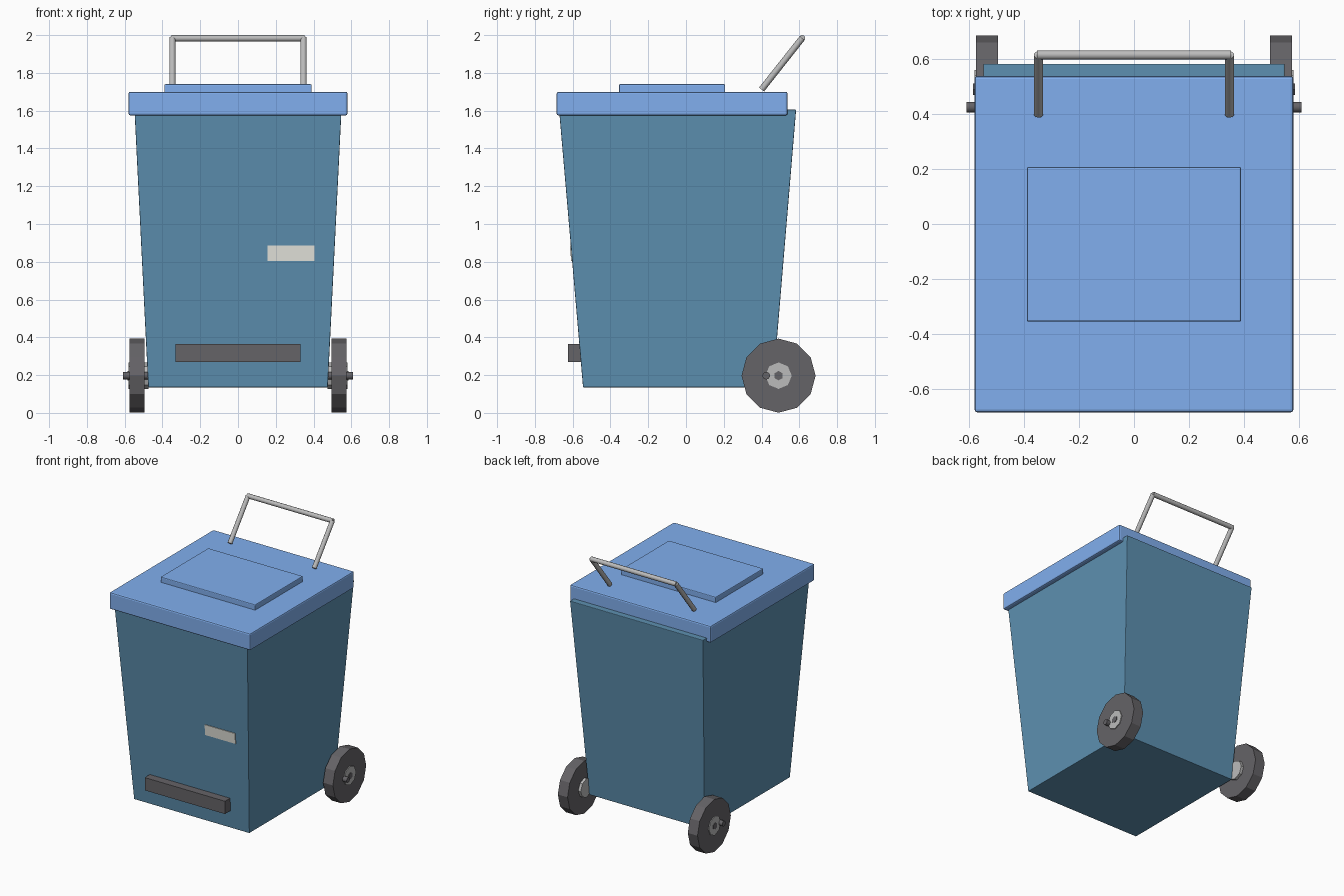
import bpy, bmesh, math
from mathutils import Vector

if "Cube" in bpy.data.objects:
    bpy.data.objects.remove(bpy.data.objects["Cube"])

def mat(name, rgb):
    m = bpy.data.materials.new(name)
    m.diffuse_color = (*rgb, 1)
    m.use_nodes = True
    m.node_tree.nodes["Principled BSDF"].inputs["Base Color"].default_value = m.diffuse_color
    return m

BODY = mat("body_blue", (0.11, 0.28, 0.44))
LID = mat("lid_blue", (0.22, 0.43, 0.86))
DARK = mat("dark_rubber", (0.13, 0.125, 0.135))
METAL = mat("metal", (0.5, 0.5, 0.5))
LABEL = mat("label_white", (0.8, 0.8, 0.74))

def loft(name, bottom, top, material, bevel=0.0):
    """Box between two rectangles given as (x0, x1, y0, y1, z)."""
    bm = bmesh.new()
    rings = []
    for x0, x1, y0, y1, z in (bottom, top):
        rings.append([bm.verts.new(p) for p in
                      ((x0, y0, z), (x1, y0, z), (x1, y1, z), (x0, y1, z))])
    a, b = rings
    bm.faces.new(a[::-1])
    bm.faces.new(b)
    for i in range(4):
        j = (i + 1) % 4
        bm.faces.new((a[i], a[j], b[j], b[i]))
    me = bpy.data.meshes.new(name)
    bm.to_mesh(me)
    bm.free()
    ob = bpy.data.objects.new(name, me)
    bpy.context.collection.objects.link(ob)
    me.materials.append(material)
    if bevel:
        mod = ob.modifiers.new("bevel", 'BEVEL')
        mod.width = bevel
        mod.segments = 2
    return ob

def box(name, x0, x1, y0, y1, z0, z1, material, bevel=0.0):
    return loft(name, (x0, x1, y0, y1, z0), (x0, x1, y0, y1, z1), material, bevel)

def rod(name, p, q, r, sides, material, smooth=False):
    """Cylinder from p to q."""
    p, q = Vector(p), Vector(q)
    d = q - p
    bpy.ops.mesh.primitive_cylinder_add(vertices=sides, radius=r, depth=d.length,
                                        location=(p + q) / 2)
    ob = bpy.context.object
    ob.name = name
    ob.rotation_euler = d.to_track_quat('Z', 'Y').to_euler()
    ob.data.materials.append(material)
    if smooth:
        bpy.ops.object.shade_smooth_by_angle(angle=math.radians(50))
    return ob

# tapered bin and its lid
loft("bin_body", (-0.475, 0.475, -0.545, 0.46, 0.135),
     (-0.548, 0.548, -0.672, 0.583, 1.605), BODY, 0.004)
box("lid", -0.58, 0.58, -0.685, 0.538, 1.575, 1.70, LID, 0.01)
box("lid_panel", -0.39, 0.39, -0.355, 0.207, 1.69, 1.74, LID, 0.006)

# foot bar and blank label following the front slope
box("foot_bar", -0.33, 0.33, -0.625, -0.53, 0.27, 0.365, DARK)
loft("front_label", (0.155, 0.405, -0.608, -0.59, 0.805),
     (0.155, 0.405, -0.615, -0.597, 0.885), LABEL)

# wheels, hubs and bolts
for side, s in (("left", -1), ("right", 1)):
    y, z = 0.49, 0.197
    rod(f"{side}_wheel", (s * 0.495, y, z), (s * 0.575, y, z), 0.196, 12, DARK)
    rod(f"{side}_hub", (s * 0.475, y, z), (s * 0.581, y, z), 0.07, 8, METAL)
    rod(f"{side}_bolt", (s * 0.55, y, z), (s * 0.585, y, z), 0.025, 6, DARK)
    # slanted handle arm
    rod(f"{side}_handle_arm", (s * 0.347, 0.4, 1.712), (s * 0.347, 0.615, 1.984),
        0.017, 10, METAL, True)
rod("axle", (-0.61, 0.425, 0.197), (0.61, 0.425, 0.197), 0.02, 10, DARK, True)
rod("handle_grip", (-0.352, 0.615, 1.983), (0.352, 0.615, 1.983), 0.017, 10, METAL, True)
